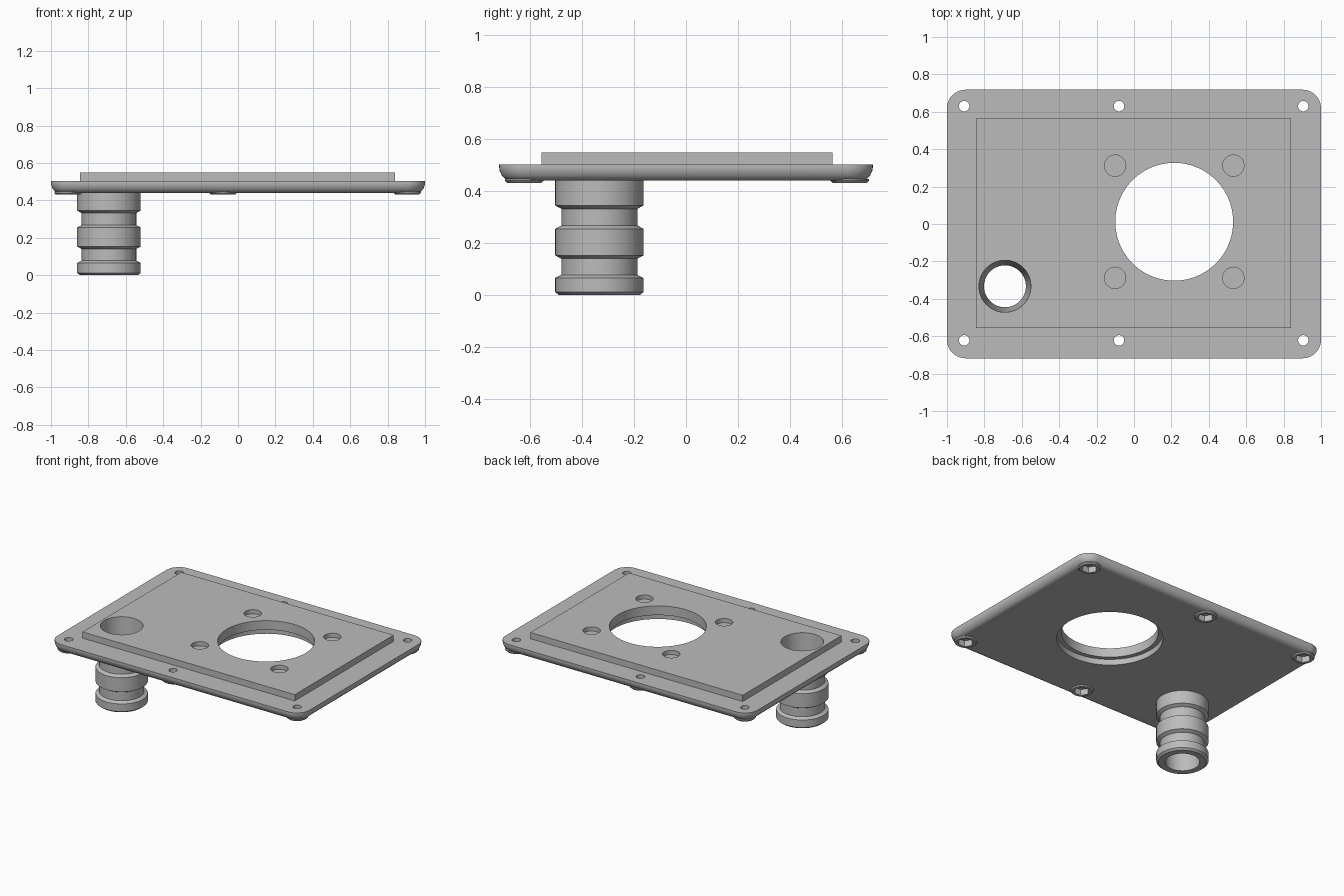
import bpy, bmesh
from math import cos, sin, pi, radians

cube = bpy.data.objects.get("Cube")
if cube:
    bpy.data.objects.remove(cube, do_unlink=True)

grey = bpy.data.materials.new("plain_grey")
grey.use_nodes = True
grey.diffuse_color = (0.5, 0.5, 0.5, 1)
grey.node_tree.nodes["Principled BSDF"].inputs["Base Color"].default_value = (0.5, 0.5, 0.5, 1)


def mesh_object(name, rings, loop=False):
    """Skin a stack of rings; cap the ends, or join last to first."""
    bm = bmesh.new()
    vs = [[bm.verts.new(p) for p in ring] for ring in rings]
    n = len(rings[0])
    pairs = list(zip(vs, vs[1:]))
    if loop:
        pairs.append((vs[-1], vs[0]))
    else:
        bm.faces.new(vs[0][::-1])
        bm.faces.new(vs[-1])
    for a, b in pairs:
        for i in range(n):
            j = (i + 1) % n
            bm.faces.new((a[i], a[j], b[j], b[i]))
    bmesh.ops.recalc_face_normals(bm, faces=bm.faces)
    me = bpy.data.meshes.new(name)
    bm.to_mesh(me)
    bm.free()
    me.materials.append(grey)
    ob = bpy.data.objects.new(name, me)
    bpy.context.collection.objects.link(ob)
    return ob


def circle(x, y, r, z, n=64):
    return [(x + r * cos(2 * pi * i / n), y + r * sin(2 * pi * i / n), z) for i in range(n)]


def rounded_rect(hx, hy, r, z, steps=10):
    ring = []
    for k, (sx, sy) in enumerate(((1, 1), (-1, 1), (-1, -1), (1, -1))):
        for i in range(steps + 1):
            a = pi / 2 * (k + i / steps)
            ring.append((sx * (hx - r) + r * cos(a), sy * (hy - r) + r * sin(a), z))
    return ring


def cutter(x, y, z0, z1, r0, r1=None, n=64):
    ob = mesh_object("cutter", [circle(x, y, r0, z0, n), circle(x, y, r1 or r0, z1, n)])
    ob.hide_render = True
    return ob


def cut(ob, cutters):
    bpy.context.view_layer.objects.active = ob
    for c in cutters:
        mod = ob.modifiers.new("cut", "BOOLEAN")
        mod.operation = "DIFFERENCE"
        mod.solver = "EXACT"
        mod.object = c
        bpy.ops.object.modifier_apply(modifier=mod.name)


def smooth(ob):
    bpy.ops.object.select_all(action="DESELECT")
    ob.select_set(True)
    bpy.context.view_layer.objects.active = ob
    bpy.ops.object.shade_smooth_by_angle(angle=radians(30))


BOTTOM, FLANGE, TOP = 0.44, 0.503, 0.548
PIPE_X, PIPE_Y = -0.69, -0.333
HOLE_X, HOLE_Y = 0.215, 0.012

# Flange plate with rounded lower edge, and raised panel
edge = [(0.04, BOTTOM), (0.024, 0.446), (0.01, 0.46), (0.002, 0.478), (0, 0.49), (0, FLANGE)]
plate = mesh_object("flange_plate",
                    [rounded_rect(1 - d, 0.718 - d, 0.1 - d, z) for d, z in edge])
panel = mesh_object("raised_panel", [
    [(-0.845, -0.556, z), (0.84, -0.556, z), (0.84, 0.564, z), (-0.845, 0.564, z)]
    for z in (FLANGE, TOP)])

# Hose pipe with grooves and a tapered bore
bore = lambda z: 0.112 + 0.027 * z / TOP
profile = [(0.155, 0), (0.17, 0.012), (0.17, 0.066), (0.146, 0.078),
           (0.146, 0.14), (0.17, 0.153), (0.17, 0.255), (0.146, 0.268),
           (0.146, 0.332), (0.17, 0.345), (0.17, 0.445), (bore(0.445), 0.445), (bore(0), 0)]
pipe = mesh_object("hose_pipe", [circle(PIPE_X, PIPE_Y, r, z) for r, z in profile], loop=True)

# Large opening with lower counterbore, pipe bore, blind holes
opening = cutter(HOLE_X, HOLE_Y, 0.3, 0.7, 0.315, n=96)
counterbore = cutter(HOLE_X, HOLE_Y, 0.4, 0.482, 0.345, n=96)
pipe_bore = cutter(PIPE_X, PIPE_Y, 0.3, 0.7, bore(0.3), bore(0.7))
blind = [cutter(HOLE_X + sx * 0.316, HOLE_Y + sy * 0.3, 0.518, 0.6, 0.057, n=40)
         for sx in (-1, 1) for sy in (-1, 1)]
cut(panel, [opening, pipe_bore] + blind)

# Bolt holes with hexagonal recesses in low round pads
bolt_cutters, pads = [], []
for x in (-0.908, -0.08, 0.905):
    for y in (-0.622, 0.63):
        pair = [cutter(x, y, 0.3, 0.7, 0.028, n=32), cutter(x, y, 0.4, 0.475, 0.052, n=6)]
        pad = mesh_object("bolt_pad", [circle(x, y, 0.066, 0.432, 40),
                                       circle(x, y, 0.074, BOTTOM, 40),
                                       circle(x, y, 0.074, 0.446, 40)])
        cut(pad, pair)
        bolt_cutters += pair
        pads.append(pad)
cut(plate, [opening, counterbore, pipe_bore] + bolt_cutters)

for c in [opening, counterbore, pipe_bore] + blind + bolt_cutters:
    bpy.data.objects.remove(c, do_unlink=True)
for ob in [plate, panel, pipe] + pads:
    smooth(ob)
